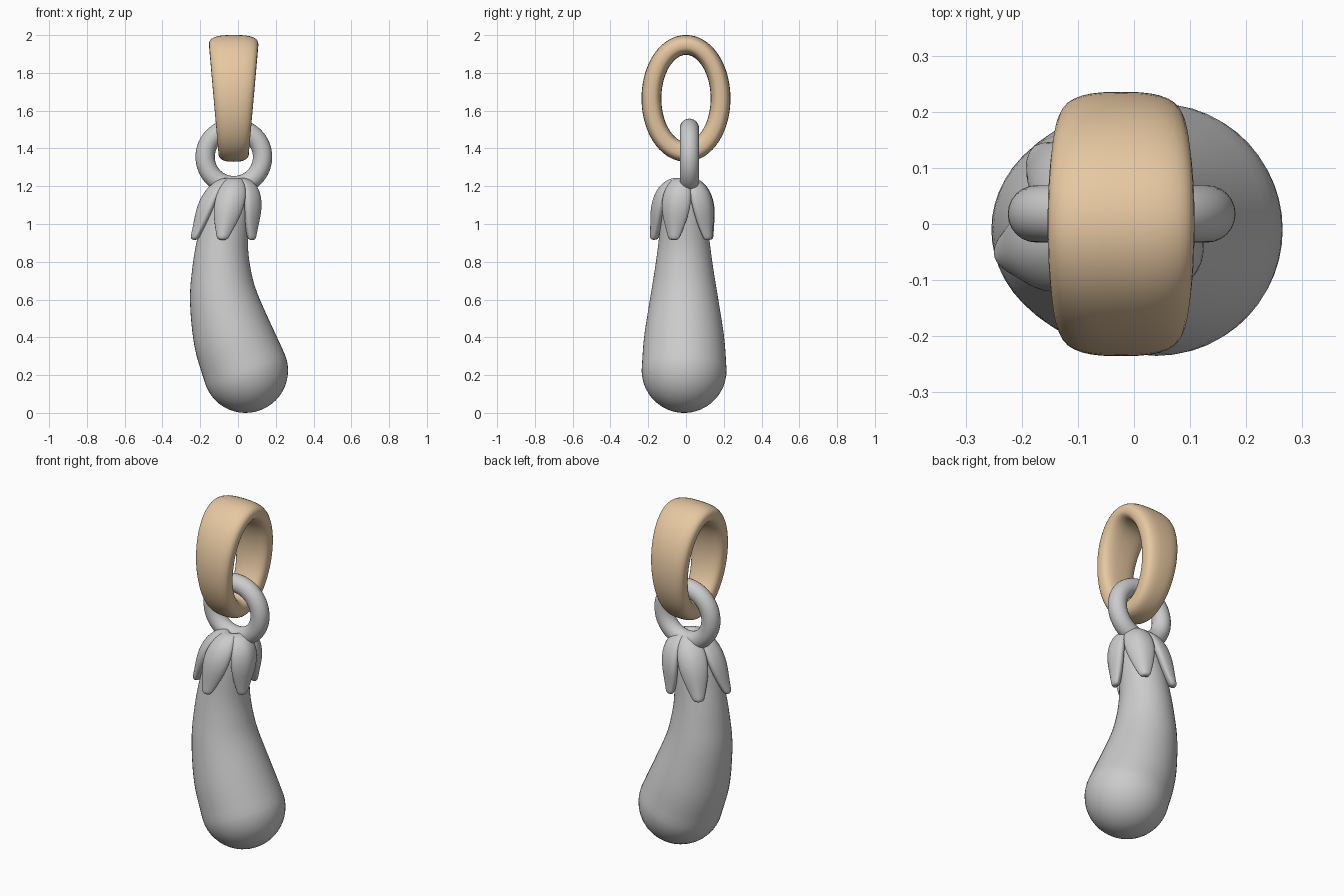
import bpy, bmesh
from math import sin, cos, pi, radians
from mathutils import Vector

if "Cube" in bpy.data.objects:
    bpy.data.objects.remove(bpy.data.objects["Cube"])


def make_object(name, rings, close_u=True, close_v=False, caps=False):
    """Skin a list of point rows into a smooth mesh object."""
    bm = bmesh.new()
    rows = [[bm.verts.new(p) for p in ring] for ring in rings]
    n, m = len(rows), len(rows[0])
    for i in range(n if close_v else n - 1):
        a, b = rows[i], rows[(i + 1) % n]
        for j in range(m if close_u else m - 1):
            k = (j + 1) % m
            bm.faces.new((a[j], a[k], b[k], b[j]))
    if caps:
        bm.faces.new(rows[0])
        bm.faces.new(rows[-1])
    bmesh.ops.recalc_face_normals(bm, faces=bm.faces)
    for f in bm.faces:
        f.smooth = True
    mesh = bpy.data.meshes.new(name)
    bm.to_mesh(mesh)
    bm.free()
    obj = bpy.data.objects.new(name, mesh)
    bpy.context.collection.objects.link(obj)
    return obj


def spline(keys, steps):
    """Catmull-Rom interpolation through the key vectors."""
    k = [2 * keys[0] - keys[1]] + keys + [2 * keys[-1] - keys[-2]]
    out = []
    for i in range(1, len(k) - 2):
        p0, p1, p2, p3 = k[i - 1:i + 3]
        for s in range(steps):
            t = s / steps
            out.append(0.5 * (2 * p1 + (p2 - p0) * t
                              + (2 * p0 - 5 * p1 + 4 * p2 - p3) * t * t
                              + (3 * p1 - p0 - 3 * p2 + p3) * t ** 3))
    return out + [keys[-1]]


# Eggplant body: curved spine given as (x, z, radius), ending in a round bottom
keys = [Vector(k) for k in (
    (-0.02, 1.215, 0.03), (-0.025, 1.195, 0.075), (-0.035, 1.15, 0.105),
    (-0.055, 1.06, 0.12), (-0.082, 0.9, 0.136), (-0.088, 0.76, 0.155),
    (-0.075, 0.6, 0.181), (-0.025, 0.4, 0.212), (0.04, 0.225, 0.225))]
samples = spline(keys, 5)
end = keys[-1]
d = Vector((0.07, -0.175)).normalized()
for i in range(1, 13):
    a = radians(89) * i / 12
    samples.append(Vector((end.x + d.x * end.z * sin(a),
                           end.y + d.y * end.z * sin(a), end.z * cos(a))))
rings = []
for i, s in enumerate(samples):
    a, b = samples[max(i - 1, 0)], samples[min(i + 1, len(samples) - 1)]
    t = Vector((b.x - a.x, b.y - a.y)).normalized()
    rings.append([(s.x - t.y * s.z * cos(q), -0.01 + s.z * sin(q),
                   s.y + t.x * s.z * cos(q))
                  for q in (2 * pi * j / 48 for j in range(48))])
make_object("eggplant_body", rings, caps=True)

# Calyx: five drooping leaves, profile as (radius, z, half width)
leaf_profile = [(0.01, 1.225, 0.025), (0.07, 1.222, 0.048),
                (0.125, 1.17, 0.075), (0.15, 1.09, 0.08),
                (0.15, 1.01, 0.056), (0.15, 0.95, 0.03), (0.153, 0.915, 0.014)]
for n in range(5):
    ang = radians(-20 + 72 * n)
    out, side = Vector((cos(ang), sin(ang), 0)), Vector((-sin(ang), cos(ang), 0))
    rows = []
    for r, z, w in leaf_profile:
        axis = Vector((-0.015 - 0.2 * (1.235 - z), -0.01, z))
        rows.append([axis + out * (r - min(r, 0.035) * u * u * w / 0.08
                                   + 0.012 * (1 - abs(u)))
                     + side * (u * w) for u in (-1, -0.5, 0, 0.5, 1)])
    leaf = make_object("calyx_leaf_%d" % (n + 1), rows, close_u=False)
    solid = leaf.modifiers.new("thickness", 'SOLIDIFY')
    solid.thickness = 0.045
    solid.offset = 0
    sub = leaf.modifiers.new("smooth", 'SUBSURF')
    sub.levels = sub.render_levels = 2

# Jump ring
bpy.ops.mesh.primitive_torus_add(major_radius=0.152, minor_radius=0.051,
                                 major_segments=64, minor_segments=24,
                                 location=(-0.022, 0.018, 1.355),
                                 rotation=(pi / 2, 0, 0))
bpy.context.object.name = "jump_ring"
bpy.ops.object.shade_smooth()


# Bail: tapered oval loop with a rounded flat section
def soft(v, p=0.72):
    return abs(v) ** p * (1 if v >= 0 else -1)


rings = []
for i in range(72):
    a = 2 * pi * i / 72
    c = Vector((-0.023, 0.183 * cos(a), 1.665 + 0.283 * sin(a)))
    nrm = Vector((0, 0.283 * cos(a), 0.183 * sin(a))).normalized()
    width = 0.081 + 0.05 * (1 + sin(a)) / 2
    rings.append([c + nrm * (0.0525 * soft(sin(q)))
                  + Vector((width * soft(cos(q)), 0, 0))
                  for q in (2 * pi * j / 32 for j in range(32))])
bail = make_object("bail_loop", rings, close_v=True)
mat = bpy.data.materials.new("warm_gold")
mat.diffuse_color = (0.8, 0.58, 0.36, 1)
mat.use_nodes = True
mat.node_tree.nodes["Principled BSDF"].inputs["Base Color"].default_value = mat.diffuse_color
bail.data.materials.append(mat)
